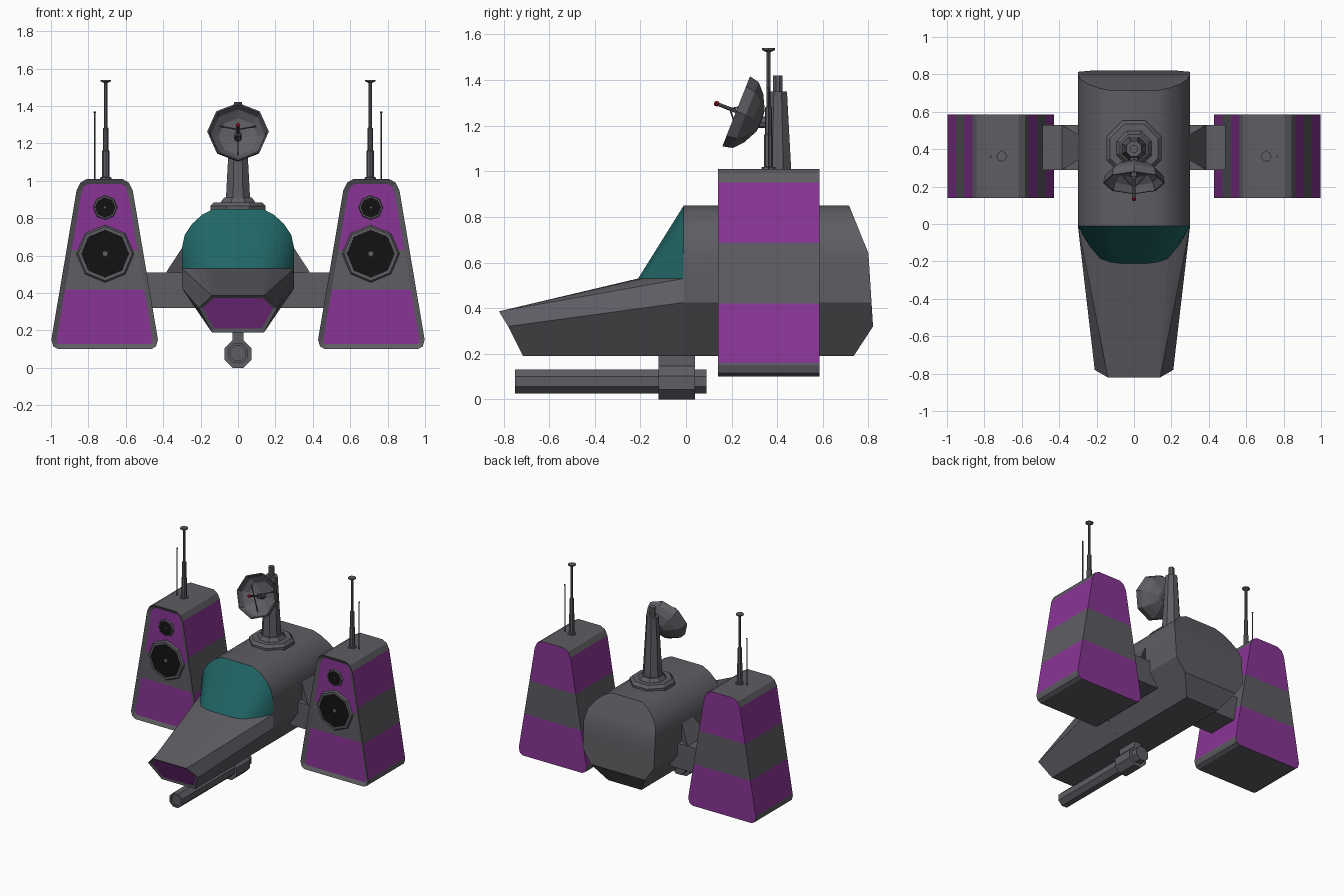
import bpy, bmesh, math
from mathutils import Vector

if "Cube" in bpy.data.objects:
    bpy.data.objects.remove(bpy.data.objects["Cube"])


def material(name, rgb):
    m = bpy.data.materials.new(name)
    m.diffuse_color = (*rgb, 1)
    m.use_nodes = True
    m.node_tree.nodes["Principled BSDF"].inputs["Base Color"].default_value = m.diffuse_color
    return m


GREY = material("grey", (0.11, 0.11, 0.125))
PURPLE = material("purple", (0.25, 0.036, 0.30))
TEAL = material("teal", (0.015, 0.13, 0.13))
BLACK = material("black", (0.006, 0.006, 0.006))
RED = material("red", (0.35, 0.005, 0.02))


def finish(name, bm, *mats):
    bmesh.ops.recalc_face_normals(bm, faces=bm.faces)
    me = bpy.data.meshes.new(name)
    bm.to_mesh(me)
    bm.free()
    for m in mats:
        me.materials.append(m)
    ob = bpy.data.objects.new(name, me)
    bpy.context.collection.objects.link(ob)
    return ob


def smooth(ob, angle):
    bpy.ops.object.select_all(action='DESELECT')
    ob.select_set(True)
    bpy.context.view_layer.objects.active = ob
    bpy.ops.object.shade_smooth_by_angle(angle=math.radians(angle))


def lathe(name, profile, origin, axis, mat=GREY, sides=8, phase=0.0):
    """Revolve (radius, distance) points around an axis; ends are capped."""
    bm = bmesh.new()
    q = Vector(axis).to_track_quat('Z', 'Y')
    rings = []
    for r, t in profile:
        n = 1 if r == 0 else sides
        ring = []
        for i in range(n):
            a = 2 * math.pi * (i + phase) / sides
            ring.append(bm.verts.new(Vector(origin) + q @ Vector((r * math.cos(a), r * math.sin(a), t))))
        rings.append(ring)
    for a, b in zip(rings, rings[1:]):
        for i in range(sides):
            j = (i + 1) % sides
            vs = [a[i % len(a)], a[j % len(a)], b[j % len(b)], b[i % len(b)]]
            bm.faces.new(list(dict.fromkeys(vs)))
    for ring in (rings[0], rings[-1]):
        if len(ring) > 2:
            bm.faces.new(ring)
    return finish(name, bm, mat)


def rod(name, a, b, r, mat=GREY, sides=6):
    d = Vector(b) - Vector(a)
    return lathe(name, [(r, 0), (r, d.length)], a, d, mat, sides)


def loft(name, sections, mat, cap_first=False, cap_last=False, closed=True):
    bm = bmesh.new()
    rows = [[bm.verts.new(p) for p in s] for s in sections]
    n = len(rows[0])
    for a, b in zip(rows, rows[1:]):
        for i in range(n if closed else n - 1):
            j = (i + 1) % n
            bm.faces.new((a[i], a[j], b[j], b[i]))
    if cap_first:
        bm.faces.new(rows[0])
    if cap_last:  # strips joining left and right halves
        r = rows[-1]
        for i in range(n // 2 - 1):
            bm.faces.new((r[i], r[i + 1], r[n - 2 - i], r[n - 1 - i]))
    bmesh.ops.remove_doubles(bm, verts=bm.verts, dist=1e-4)
    return finish(name, bm, mat)


def both(half):
    """Right half points followed by the mirrored left half."""
    return half + [(-x, y, z) for x, y, z in reversed(half)]


# Main hull: arched section with a faceted stern
arch = [(.30, .53), (.30, .64), (.285, .71), (.245, .77), (.19, .82), (.13, .85)]
section = [(.14, .19), (.228, .32), (.30, .425)] + arch


def stern_y(z):
    pts = [(.19, .735), (.32, .82), (.64, .80), (.85, .715)]
    for (z0, y0), (z1, y1) in zip(pts, pts[1:]):
        if z <= z1:
            return y0 + (y1 - y0) * (z - z0) / (z1 - z0)


hull = loft("hull", [both([(x, -.01, z) for x, z in section]),
                     both([(x, stern_y(z), z) for x, z in section])], GREY, cap_last=True)
smooth(hull, 28)

# Canopy: arch swept forward onto the nose
sill = [(.30, -.01), (.27, -.065), (.235, -.12), (.18, -.185), (.13, -.203), (.08, -.21)]
canopy = loft("canopy", [both([(x, -.01, z) for x, z in arch]),
                         both([(x, y, .53) for x, y in sill])], TEAL, closed=False)
smooth(canopy, 28)

# Nose with inset front panel
bm = bmesh.new()
tip = [bm.verts.new(p) for p in both([(.14, -.715, .19), (.21, -.78, .32), (.14, -.82, .386)])]
root = [bm.verts.new(p) for p in both([(.14, -.01, .19), (.30, -.01, .425), (.30, -.01, .53)])]
for i in (0, 1, 3, 4, 5):
    j = (i + 1) % 6
    bm.faces.new((tip[i], tip[j], root[j], root[i]))
ends = []
for s, corner, start in ((1, tip[2], root[2]), (-1, tip[3], root[3])):
    chain = [start] + [bm.verts.new((s * x, y, .53)) for x, y in sill[1:]]
    for a, b in zip(chain, chain[1:]):
        bm.faces.new((corner, a, b))
    ends.append(chain[-1])
bm.faces.new((tip[2], tip[3], ends[1], ends[0]))
front = bm.faces.new(tip)
bmesh.ops.recalc_face_normals(bm, faces=bm.faces)
bmesh.ops.inset_individual(bm, faces=[front], thickness=.022, depth=-.008)
front.material_index = 1
finish("nose", bm, GREY, PURPLE)

# Cabinets, drivers, aerials and pylons on both sides
cab = [(.25, .10), (.275, .115), (.285, .15), (.15, .95), (.13, .99), (.095, 1.01)]
for s, side in ((1, "right"), (-1, "left")):
    cx = s * .713
    bm = bmesh.new()
    face = bm.faces.new([bm.verts.new((cx + x, y, z)) for x, y, z in both([(x, .14, z) for x, z in cab])])
    ext = bmesh.ops.extrude_face_region(bm, geom=[face], use_keep_orig=True)
    bmesh.ops.translate(bm, vec=(0, .445, 0), verts=[v for v in ext["geom"] if isinstance(v, bmesh.types.BMVert)])
    bmesh.ops.recalc_face_normals(bm, faces=bm.faces)
    bmesh.ops.inset_individual(bm, faces=[face], thickness=.028, depth=-.015)
    for z in (.16, .42, .63, .685, .95):
        bmesh.ops.bisect_plane(bm, geom=bm.verts[:] + bm.edges[:] + bm.faces[:],
                               plane_co=(0, 0, z), plane_no=(0, 0, 1))
    bmesh.ops.recalc_face_normals(bm, faces=bm.faces)
    for f in bm.faces:
        c = f.calc_center_median()
        if c.y > .58:
            on = c.z < .42 or c.z > .685
        elif c.y > .3:
            on = .16 < c.z < .42 or .685 < c.z < .95
        else:
            on = f.normal.y < -.9 and c.y > .15 and (c.z < .42 or c.z > .63)
        f.material_index = int(on)
    finish(side + "_cabinet", bm, GREY, PURPLE)

    ax = s * .71
    for part, z, r in (("woofer", .61, .155), ("tweeter", .857, .066)):
        o, ax_dir = (ax, .157, z), (0, -1, 0)
        lathe(f"{side}_{part}_ring", [(r, 0), (r * .93, .014), (r * .82, .014), (r * .80, .004)], o, ax_dir)
        lathe(f"{side}_{part}_cone", [(r * .82, .012), (r * .5, .006), (r * .28, .005)], o, ax_dir, BLACK)
        lathe(f"{side}_{part}_cap", [(r * .28, .003), (r * .27, .010), (0, .013)], o, ax_dir)
    lathe(side + "_aerial", [(.03, 1.0), (.03, 1.018), (.019, 1.02), (.019, 1.16), (.015, 1.165), (.015, 1.28),
                             (.009, 1.285), (.009, 1.522), (.028, 1.532), (.028, 1.54)], (s * .707, .362, 0), (0, 0, 1))
    lathe(side + "_whip", [(.004, 1.0), (.004, 1.362), (.006, 1.364), (.006, 1.37)], (s * .766, .362, 0), (0, 0, 1), sides=6)

    def block(x, y0, y1, z0, z1):
        return [(s * x, y0, z0), (s * x, y1, z0), (s * x, y1, z1), (s * x, y0, z1)]
    pylon = [block(.22, .29, .53, .32, .51), block(.52, .29, .53, .32, .51)]
    loft(side + "_pylon", pylon, GREY, cap_first=True)
    loft(side + "_pylon_fairing", [block(.385, .29, .53, .33, .51), block(.30, .34, .48, .33, .64),
                                   block(.24, .34, .48, .33, .64)], GREY, cap_first=True)

# Dish mast on its pedestal
up = (0, 0, 1)
lathe("mast_pedestal", [(.16, .82), (.16, .865), (.14, .885), (.10, .885), (.08, .91)], (0, .405, 0), up, phase=.5)
lathe("mast", [(.072, .87), (.044, 1.35), (.022, 1.35), (.022, 1.42)], (0, .402, 0), up, phase=.5)

# Tilted dish with feed horn
C = Vector((0, .22, 1.263))
A = Vector((0, -.93, .367)).normalized()
U = Vector((0, .367, .93)).normalized()
lathe("dish", [(0, -.12), (.05, -.115), (.115, -.082), (.155, -.045), (.165, 0), (.157, 0),
               (.143, -.04), (.105, -.072), (0, -.10)], C, A)
lathe("dish_feed", [(.02, -.10), (.018, -.03), (.008, -.02), (.008, .085)], C, A)
lathe("feed_tip", [(0, .08), (.011, .085), (.011, .099), (0, .104)], C, A, RED)
for k in range(3):
    a = math.radians(30 + 120 * k)
    d = Vector((math.cos(a), 0, 0)) + U * math.sin(a)
    rod(f"feed_strut_{k + 1}", C + A * .03, C + d * .11 - A * .062, .004)
rod("dish_pivot", (0, .31, 1.215), (0, .40, 1.215), .025, sides=8)

# Belly gun
fwd = (0, -1, 0)
lathe("gun_barrel", [(.057, -.09), (.057, .75), (.042, .75), (.042, .735)], (0, 0, .078), fwd, phase=.5)
lathe("gun_housing", [(.079, -.04), (.079, .12)], (0, 0, .073), fwd, phase=.5)
loft("gun_mount", [[(-.03, -.12, z), (.03, -.12, z), (.03, .04, z), (-.03, .04, z)] for z in (.10, .20)],
     GREY, cap_first=True)
